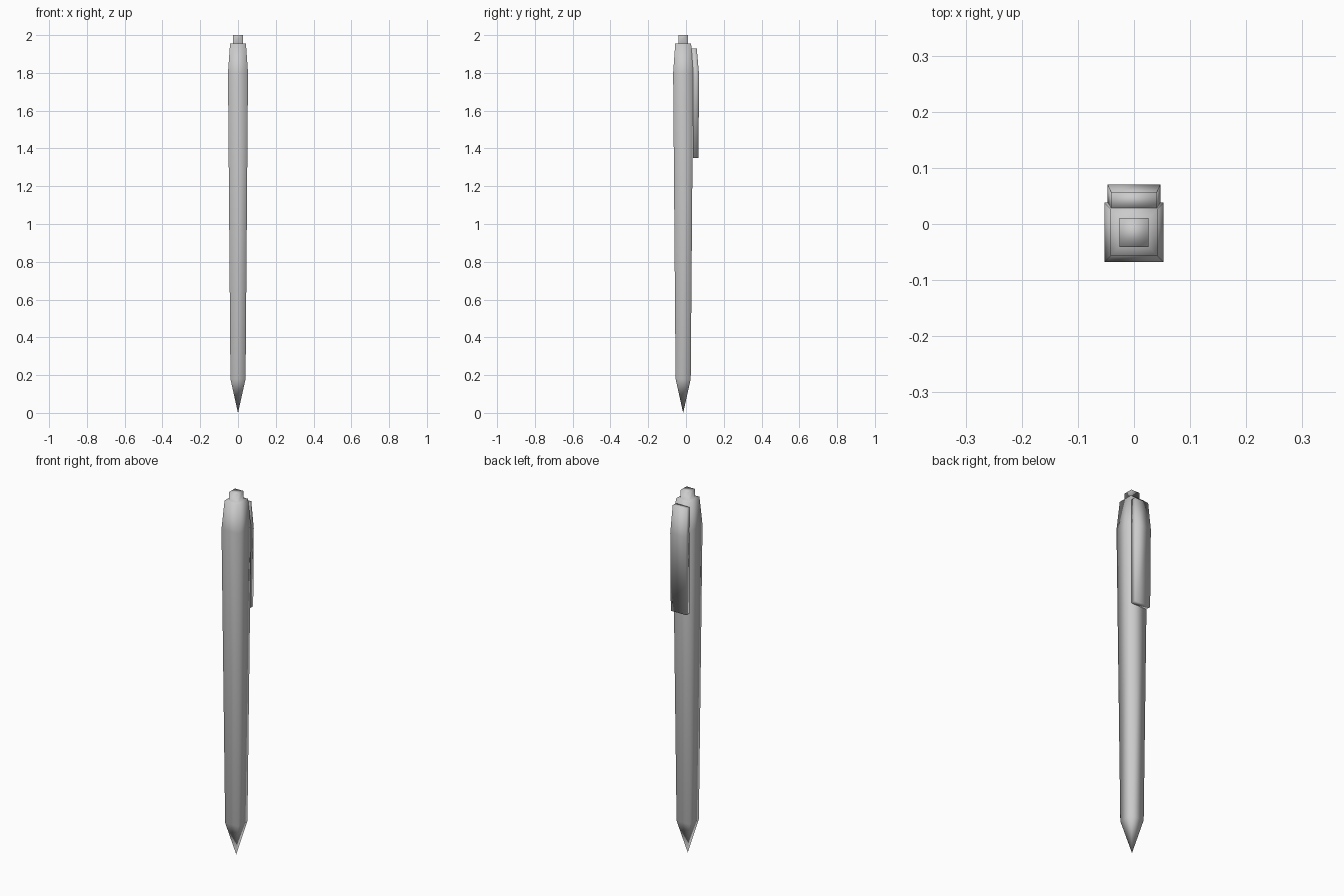
import bpy, bmesh

cube = bpy.data.objects.get("Cube")
if cube:
    bpy.data.objects.remove(cube, do_unlink=True)

grey = bpy.data.materials.new("plain grey")
grey.use_nodes = True
colour = (0.6, 0.6, 0.6, 1)
grey.diffuse_color = colour
grey.node_tree.nodes["Principled BSDF"].inputs["Base Color"].default_value = colour


def loft(name, rings, tip=None):
    """Skin four-sided rings given as (half width, front y, back y, z)."""
    bm = bmesh.new()
    loops = [[bm.verts.new(p) for p in ((-w, f, z), (w, f, z), (w, b, z), (-w, b, z))]
             for w, f, b, z in rings]
    for low, high in zip(loops, loops[1:]):
        for i in range(4):
            j = (i + 1) % 4
            bm.faces.new((low[i], low[j], high[j], high[i]))
    bm.faces.new(loops[-1])
    if tip:
        point = bm.verts.new(tip)
        for i in range(4):
            bm.faces.new((point, loops[0][(i + 1) % 4], loops[0][i]))
    else:
        bm.faces.new(loops[0][::-1])
    bmesh.ops.recalc_face_normals(bm, faces=bm.faces)
    mesh = bpy.data.meshes.new(name)
    bm.to_mesh(mesh)
    bm.free()
    mesh.materials.append(grey)
    mesh.shade_smooth()
    obj = bpy.data.objects.new(name, mesh)
    bpy.context.collection.objects.link(obj)
    return obj


# Square barrel with pointed tip, tapered shoulder and push button
axis = -0.015
profile = [(0.04, 0.18), (0.053, 1.8), (0.042, 1.955), (0.026, 1.955), (0.026, 2.0)]
loft("barrel", [(h, axis - h, axis + h, z) for h, z in profile], (0, axis, 0))

# Pocket clip on the back, following the shoulder
loft("clip", [(0.047, 0.036, 0.065, 1.35),
              (0.047, 0.036, 0.07, 1.78),
              (0.041, 0.028, 0.057, 1.93)])
